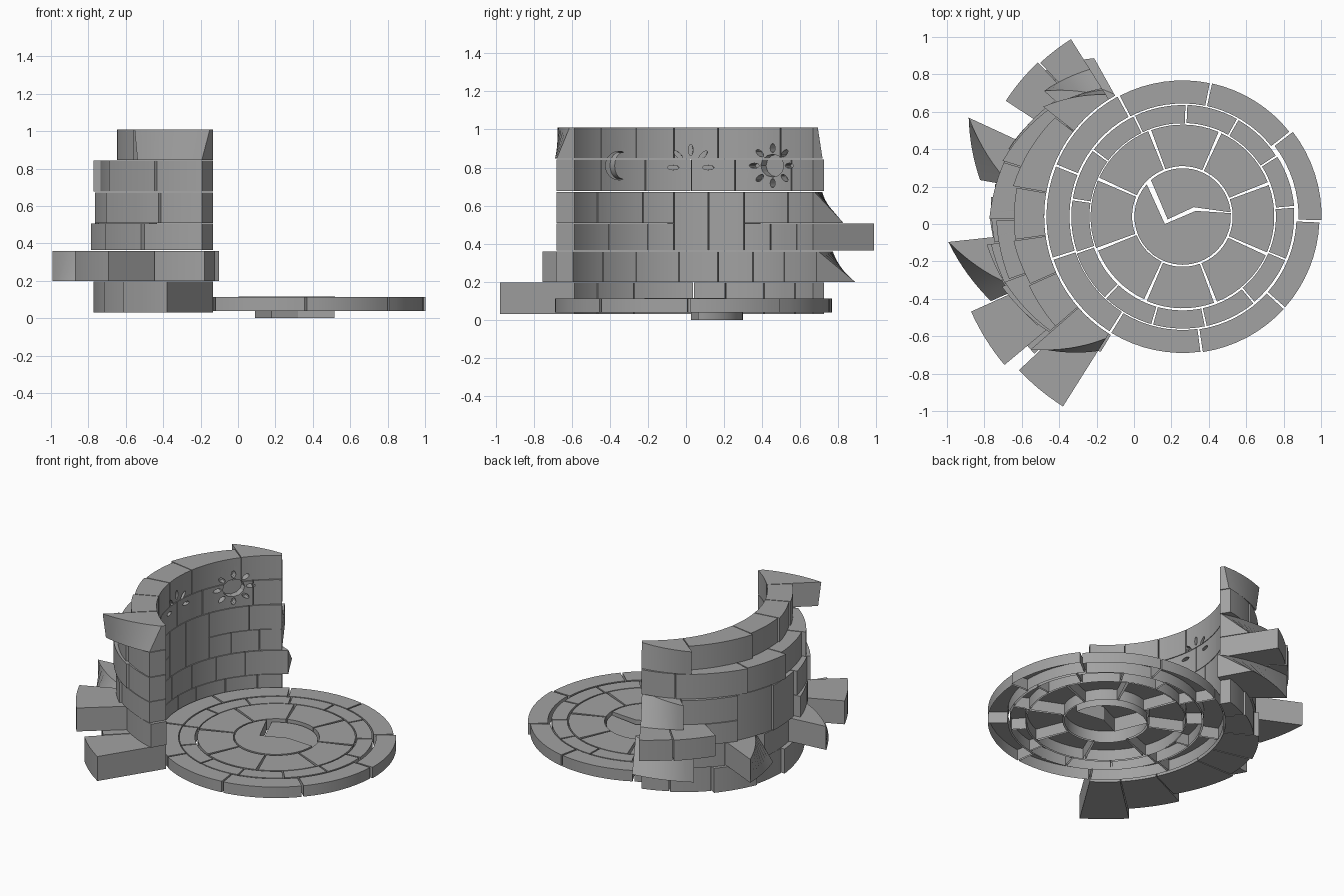
import bpy, bmesh, math, random
from mathutils import Vector

random.seed(4)
cube = bpy.data.objects.get("Cube")
if cube:
    bpy.data.objects.remove(cube)

CENTRE = Vector((0.26, 0.04, 0))      # shared by the round floor and the wall arc
WALL_RADIUS = 0.74
WALL_START, WALL_END = 122, 238

stone_grey = bpy.data.materials.new("stone grey")
stone_grey.use_nodes = True
grey = (0.36, 0.36, 0.36, 1)
stone_grey.diffuse_color = grey
stone_grey.node_tree.nodes["Principled BSDF"].inputs["Base Color"].default_value = grey


def smooth(ob):
    bpy.ops.object.select_all(action='DESELECT')
    ob.select_set(True)
    bpy.context.view_layer.objects.active = ob
    bpy.ops.object.shade_smooth_by_angle(angle=math.radians(25))


def finish(bm, name):
    bmesh.ops.recalc_face_normals(bm, faces=bm.faces[:])
    mesh = bpy.data.meshes.new(name)
    bm.to_mesh(mesh)
    bm.free()
    mesh.materials.append(stone_grey)
    ob = bpy.data.objects.new(name, mesh)
    bpy.context.collection.objects.link(ob)
    return ob


def polar(radius, degrees, z):
    a = math.radians(degrees)
    return CENTRE + Vector((radius * math.cos(a), radius * math.sin(a), z))


def add_stone(bm, start, end, bottom, top, inner, corners, hollow=False):
    """Arc-shaped block; corners are the outer radii: low start, low end, top start, top end."""
    steps = 8
    low_start, low_end, top_start, top_end = corners
    rows = []
    for i in range(steps + 1):
        t = i / steps
        angle = start + (end - start) * t
        low = low_start + (low_end - low_start) * t
        high = top_start + (top_end - top_start) * t
        section = ((inner, bottom), (low, bottom), (high, top), (inner, top))
        rows.append([bm.verts.new(polar(r, angle, z)) for r, z in section])
    for row, after in zip(rows, rows[1:]):
        for k in range(hollow, len(row)):
            m = (k + 1) % len(row)
            bm.faces.new((row[k], after[k], after[m], row[m]))
    bm.faces.new(rows[0])
    bm.faces.new(rows[-1][::-1])


def prism(bm, cap, other, close=True):
    """Join two matching outlines into a solid, or into a shell open at the second one."""
    a, b = [[bm.verts.new(p) for p in outline] for outline in (cap, other)]
    bm.faces.new(a)
    if close:
        bm.faces.new(b)
    for i in range(len(a)):
        j = (i + 1) % len(a)
        bm.faces.new((a[i], b[i], b[j], a[j]))


# Floor: hollow slabs in three rings, one of the outer slabs slipped outwards
def floor_ring(name, inner, outer, count, first, gap):
    bm = bmesh.new()
    step = 360 / count
    for i in range(count):
        slip = 0.013 if i == 0 and inner > 0.6 else random.uniform(-0.003, 0.003)
        start = first + i * step
        add_stone(bm, start + gap / 2, start + step - gap / 2, 0.038, 0.113,
                  inner + slip, [outer + slip] * 4, hollow=True)
    smooth(finish(bm, name))


floor_ring("floor_outer_ring", 0.607, 0.73, 9, -2, 1)
floor_ring("floor_middle_ring", 0.5, 0.597, 13, 5, 1)
floor_ring("floor_inner_ring", 0.268, 0.49, 8, 21, 2)


# Centre slab, split by a jagged crack
def centre_slab(name, start, end, crack, bottom, top):
    steps = 24
    rim = [polar(0.258, start + (end - start) * i / steps, top) for i in range(steps + 1)]
    rim += [Vector((x, y, top)) for x, y in crack]
    bm = bmesh.new()
    prism(bm, rim, [Vector((p.x, p.y, bottom)) for p in rim], close=False)
    smooth(finish(bm, name))


centre_slab("centre_slab_large", 138, 364, [(0.33, 0.07), (0.165, 0)], 0.04, 0.115)
centre_slab("centre_slab_sunken", 5, 131, [(0.18, 0.025), (0.32, 0.09)], 0, 0.095)


# Wall: thin at both ends and thick in the middle, with some blocks jutting out
def thickness_radius(angle, bulge):
    t = (angle - WALL_START) / (WALL_END - WALL_START)
    shift = random.uniform(-0.025, 0.015) if 0 < t < 1 else 0
    return 0.81 + 0.04 * t + bulge * math.sin(math.pi * t) + shift


def wall_course(name, bottom, top, seams, bulge, jutting={}, broken={}, missing=None):
    bm = bmesh.new()
    for i, (start, end) in enumerate(zip(seams, seams[1:])):
        if i == missing:
            continue
        corners = [thickness_radius(a, bulge) for a in (start, end)] * 2
        if i in jutting:
            corners = [jutting[i]] * 4
        corners = broken.get(i, corners)      # broken blocks have uneven outer corners
        add_stone(bm, start + 0.2, end - 0.2, bottom, top, WALL_RADIUS, corners)
    return finish(bm, name)


ends = (WALL_START, WALL_END)
courses = [
    wall_course("wall_base_course", 0.03, 0.197,
                [ends[0], 134, 150, 167, 180, 205, 223, ends[1]], 0.19,
                jutting={5: 1.08, 6: 1.2}),
    wall_course("wall_second_course", 0.2, 0.36,
                [119, 140, 155, 170, 186, 204, 220, 239], 0.19, jutting={5: 1.24},
                broken={0: (0.97, 1.12, 0.75, 1.12), 2: (1.26, 1.1, 1.26, 0.93),
                        4: (1.26, 1.12, 1.26, 0.95)}),
    wall_course("wall_third_course", 0.364, 0.505,
                [ends[0], 133, 147, 159, 188, 199, 217, ends[1]], 0.23,
                jutting={0: 1.12, 1: 1.13}, missing=3),
    wall_course("wall_fourth_course", 0.508, 0.672,
                [ends[0], 138, 159, 188, 201, 223, ends[1]], 0.23,
                broken={0: (0.93, 1, 0.75, 1)}, missing=2),
    wall_course("wall_tall_blocks", 0.364, 0.672, [159, 174, 188], 0.21),
]
upper = [
    wall_course("wall_fifth_course", 0.676, 0.843,
                [ends[0], 136, 163, 181, 200, 221, ends[1]], 0.19),
    wall_course("wall_top_course", 0.847, 1.01,
                [ends[0], 142, 170, 188, 204, 221, ends[1]], 0.09,
                broken={0: (0.8, 0.93, 0.77, 0.95), 5: (1.06, 0.85, 1.08, 0.77)}),
]


# Carvings in the inner face: outlines of (sideways, up) points sunk into the stone
def leaf(angle, distance, length, width):
    c, s = math.cos(angle), math.sin(angle)
    points = []
    for i in range(12):
        t = math.tau * i / 12
        u, v = distance + length * math.cos(t), width * math.sin(t)
        points.append((u * c - v * s, u * s + v * c))
    return points


def carve(name, y, z, outlines):
    a = math.pi - math.asin((y - CENTRE.y) / WALL_RADIUS)
    side = Vector((math.sin(a), -math.cos(a), 0)) / abs(math.cos(a))
    bm = bmesh.new()
    for outline in outlines:
        front, back = [[polar(r, math.degrees(a), z + v) + side * u for u, v in outline]
                       for r in (0.64, 0.785)]
        prism(bm, front, back)
    cutter = finish(bm, name)
    cutter.hide_render = True
    for course in upper:
        bpy.context.view_layer.objects.active = course
        cut = course.modifiers.new(name, 'BOOLEAN')
        cut.operation, cut.solver, cut.object = 'DIFFERENCE', 'EXACT', cutter
        bpy.ops.object.modifier_apply(modifier=cut.name)
    bpy.data.objects.remove(cutter)


# Sun with eight rays, half ring of leaves, crescent moon
disc = leaf(0, 0, 0.06, 0.06)
rays = [leaf(math.tau * i / 8, 0.092, 0.024, 0.013) for i in range(8)]
carve("sun_cutter", 0.455, 0.81, [disc] + rays)
carve("sprout_cutter", 0.025, 0.8,
      [leaf(math.pi * i / 4, 0.092, 0.03, 0.012) for i in range(5)])
arc = [math.radians(75 + 210 * i / 16) for i in range(17)]
crescent = [(0.075 * math.cos(t), 0.075 * math.sin(t)) for t in arc]
crescent += [(0.02 + 0.045 * math.cos(t), 0.07 * math.sin(t)) for t in arc[-2:0:-1]]
carve("moon_cutter", -0.35, 0.81, [crescent])

for course in courses + upper:
    smooth(course)
